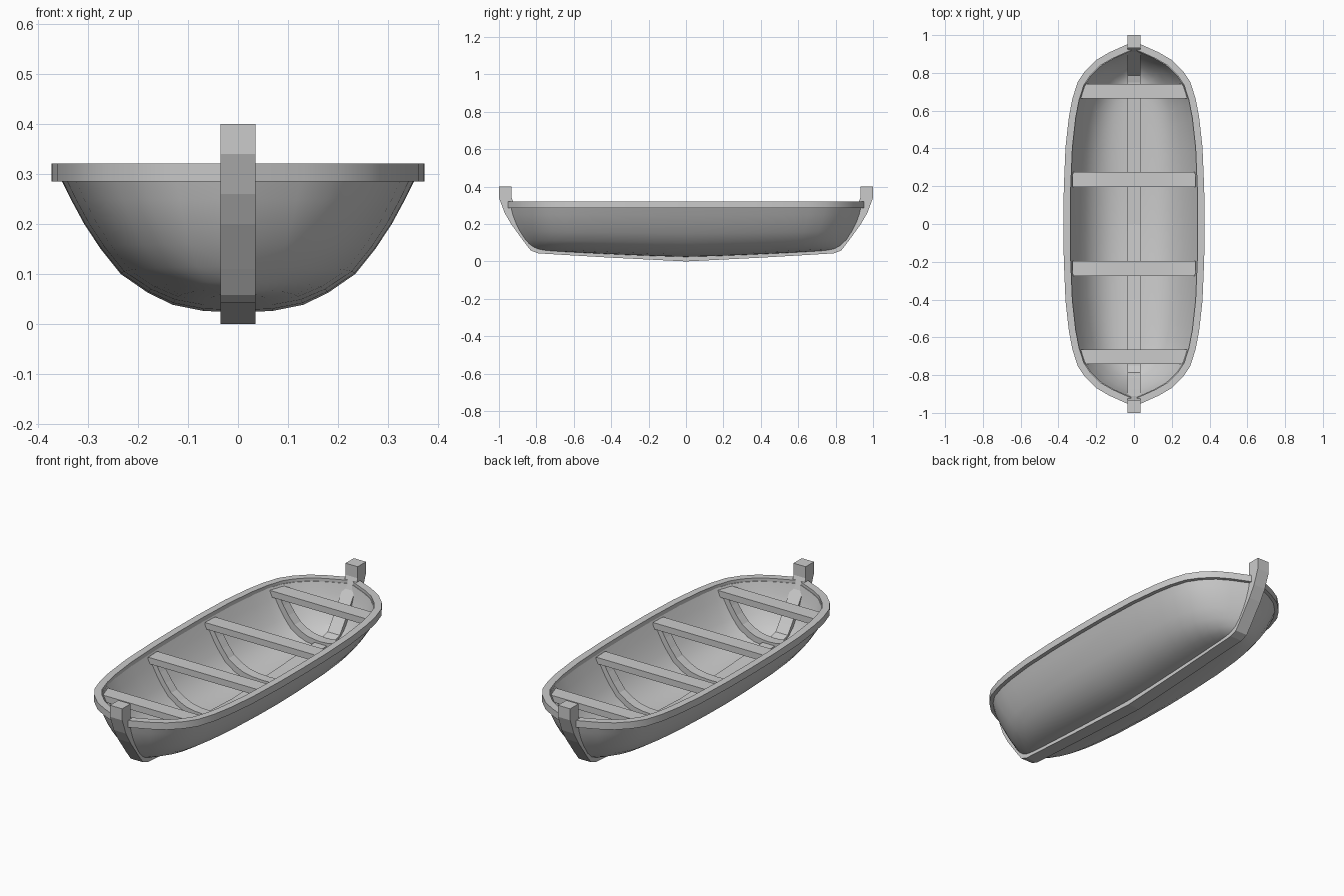
import bpy, bmesh, math
from mathutils import Vector

if "Cube" in bpy.data.objects:
    bpy.data.objects.remove(bpy.data.objects["Cube"])

# Plan outline (fraction of length, fraction of beam) shared by every waterline
PLAN = [(0, 1), (.2, .995), (.43, .97), (.6, .92), (.7, .87), (.79, .795),
        (.85, .69), (.91, .53), (.95, .35), (1, .06)]
# Waterlines: z amidships, z at the ends, half beam, half length
ROWS = [(.023, .058, 0, .80), (.026, .062, .07, .81), (.038, .07, .13, .825),
        (.062, .085, .18, .845), (.10, .115, .235, .87), (.15, .16, .275, .897),
        (.20, .205, .308, .918), (.25, .25, .335, .933), (.305, .305, .362, .945)]


def plan(s):
    s = min(abs(s), 1)
    for (a, fa), (b, fb) in zip(PLAN, PLAN[1:]):
        if s <= b:
            return fa + (fb - fa) * (s - a) / (b - a)


def hull_point(row, y):
    z0, z1, beam, length = row
    s = min(abs(y) / length, 1)
    return Vector((beam * plan(s), y, z0 + (z1 - z0) * s ** 1.3))


def make(name, verts, faces, smooth=None, mirror=False):
    bm = bmesh.new()
    vs = [bm.verts.new(v) for v in verts]
    for f in faces:
        bm.faces.new([vs[i] for i in f])
    if mirror:
        geo = bm.verts[:] + bm.edges[:] + bm.faces[:]
        new = bmesh.ops.duplicate(bm, geom=geo)["geom"]
        for v in new:
            if isinstance(v, bmesh.types.BMVert):
                v.co.x *= -1
        bmesh.ops.reverse_faces(bm, faces=[f for f in new if isinstance(f, bmesh.types.BMFace)])
        bmesh.ops.remove_doubles(bm, verts=bm.verts[:], dist=.0005)
    bmesh.ops.dissolve_degenerate(bm, edges=bm.edges[:], dist=.0005)
    bmesh.ops.recalc_face_normals(bm, faces=bm.faces[:])
    me = bpy.data.meshes.new(name)
    bm.to_mesh(me)
    bm.free()
    ob = bpy.data.objects.new(name, me)
    bpy.context.collection.objects.link(ob)
    if smooth:
        bpy.ops.object.select_all(action='DESELECT')
        ob.select_set(True)
        bpy.context.view_layer.objects.active = ob
        bpy.ops.object.shade_smooth_by_angle(angle=math.radians(smooth))
    return ob


def sweep(name, rings, smooth=None, mirror=False):
    """Join equal-sized closed rings into a capped bar."""
    n = len(rings[0])
    faces = [(k * n + i, k * n + (i + 1) % n, (k + 1) * n + (i + 1) % n, (k + 1) * n + i)
             for k in range(len(rings) - 1) for i in range(n)]
    faces += [tuple(range(n)), tuple((len(rings) - 1) * n + i for i in range(n))]
    return make(name, [v for r in rings for v in r], faces, smooth, mirror)


def offset(path, d):
    """Shift a polyline sideways along its normals in 2D."""
    out = []
    for i, p in enumerate(path):
        t = Vector(path[min(i + 1, len(path) - 1)]) - Vector(path[max(i - 1, 0)])
        t.normalize()
        out.append(Vector(p) + Vector((-t.y, t.x)) * d)
    return out


# Hull shell: outer skin plus an inset inner skin, joined along the top
stations = [-s for s, _ in PLAN[:0:-1]] + [s for s, _ in PLAN]
m = len(stations)
outer = [[hull_point(r, s * r[3]) for s in stations] for r in ROWS]
inner = [[Vector((max(p.x - .022 * r[2] / .362, 0), p.y * .978,
                  p.z + .018 * (1 - k / (len(ROWS) - 1)))) for p in line]
         for k, (r, line) in enumerate(zip(ROWS, outer))]
grid = outer + inner[::-1]
quads = [(k * m + i, k * m + i + 1, (k + 1) * m + i + 1, (k + 1) * m + i)
         for k in range(len(grid) - 1) for i in range(m - 1)]
make("hull", [p for line in grid for p in line], quads, 45, True)

# Gunwale rail around the top edge
edge = [(p.x, p.y) for p in outer[-1]]
edge[0], edge[-1] = (.026, -.943), (.026, .943)
lo, hi = offset(edge, .025), offset(edge, -.0115)
rings = [[(a.x, a.y, .285), (b.x, b.y, .285), (b.x, b.y, .321), (a.x, a.y, .321)]
         for a, b in zip(lo, hi)]
sweep("gunwale_rail", rings, 35, True)

# Keel with a stem post rising at both ends
out_half = [(0, 0), (.4, .02), (.79, .043), (.83, .058), (.87, .11),
            (.935, .20), (.97, .26), (1.0, .34), (1.0, .40)]
in_half = [(0, .052), (.4, .069), (.75, .09), (.785, .10), (.815, .14),
           (.87, .22), (.91, .28), (.932, .34), (.932, .40)]


def both(half):
    return [(-y, z) for y, z in half[:0:-1]] + half


rings = [[(-.035, a[0], a[1]), (.035, a[0], a[1]), (.035, b[0], b[1]), (-.035, b[0], b[1])]
         for a, b in zip(both(out_half), both(in_half))]
sweep("keel_and_stems", rings)

# Seats and the rib beneath each one
for i, y in enumerate((-.703, -.235, .235, .703)):
    ring = []
    for yy in (y - .039, y + .039):
        w = hull_point(ROWS[7], yy).x - .006
        ring.append((yy, w))
    rings = [[(sx * w, yy, z) for yy, w, sx in
              ((*ring[0], -1), (*ring[0], 1), (*ring[1], 1), (*ring[1], -1))]
             for z in (.262, .295)]
    sweep(f"seat_{i + 1}", rings)

    section = [hull_point(r, y) for r in ROWS[:8]]
    half = [(p.x, p.z) for p in section]
    path = [(-x, z) for x, z in half[:0:-1]] + half
    rings = [[(a.x, y - .025, a.y), (a.x, y + .025, a.y), (b.x, y + .025, b.y), (b.x, y - .025, b.y)]
             for a, b in zip(offset(path, .01), offset(path, .045))]
    sweep(f"rib_{i + 1}", rings)
